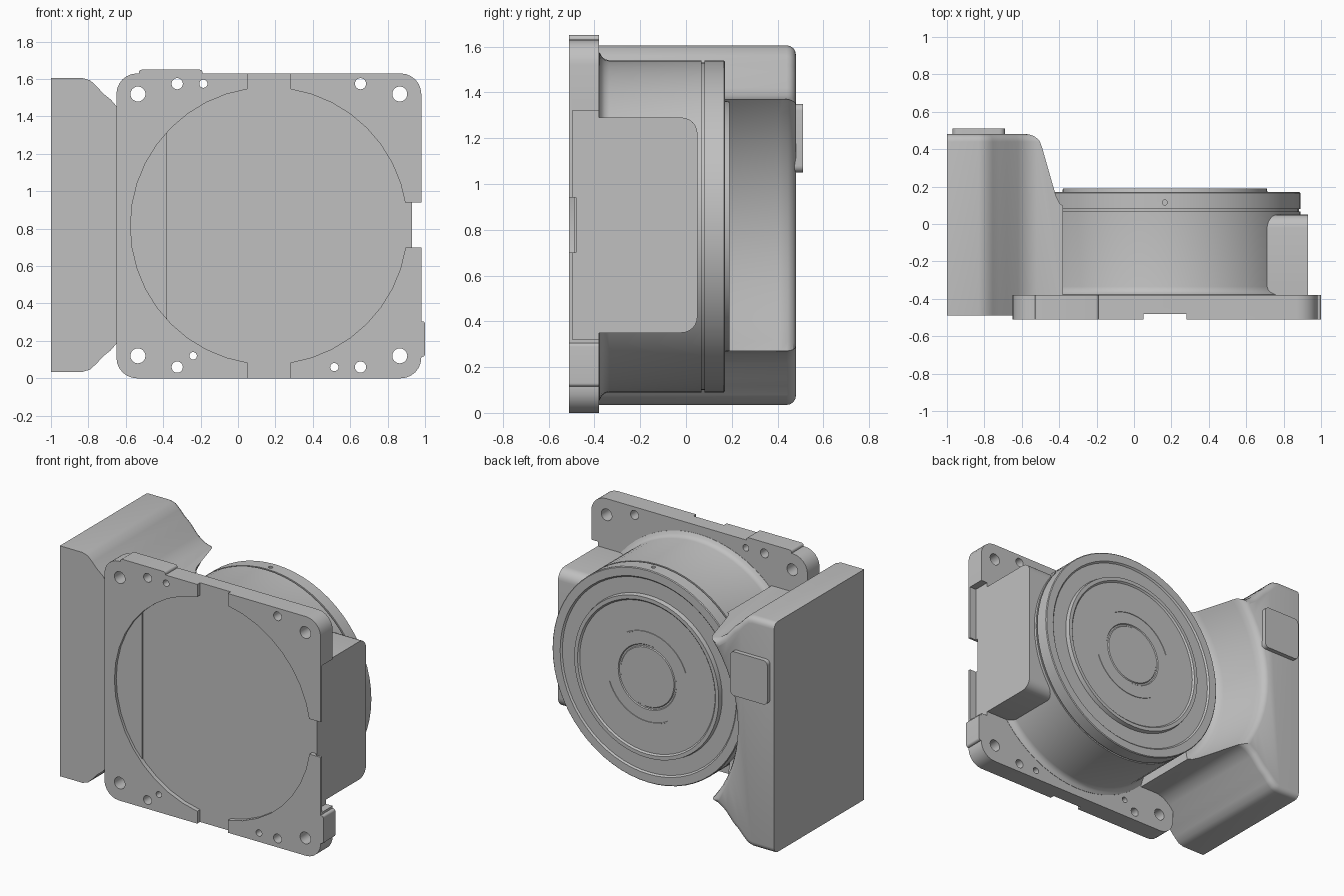
import bpy, bmesh
from math import tau, cos, sin, radians
from mathutils import Vector, Matrix

cube = bpy.data.objects.get("Cube")
if cube:
    bpy.data.objects.remove(cube)

CX, CZ = 0.165, 0.815      # axis of the round housing
MID = 0.82                 # mid height of the side block

grey = bpy.data.materials.new("machined grey")
grey.use_nodes = True
grey.diffuse_color = (0.53, 0.53, 0.53, 1)
for node in grey.node_tree.nodes:
    if node.type == 'BSDF_PRINCIPLED':
        node.inputs["Base Color"].default_value = grey.diffuse_color


def make(name, bm):
    bmesh.ops.recalc_face_normals(bm, faces=bm.faces[:])
    mesh = bpy.data.meshes.new(name)
    bm.to_mesh(mesh)
    bm.free()
    ob = bpy.data.objects.new(name, mesh)
    bpy.context.collection.objects.link(ob)
    return ob


def prism(name, outline, lo, hi, axis='y', corner=0, rim=None):
    """Extrude an outline along x or y; round its corners; rim rounds chosen edges."""
    bm = bmesh.new()
    place = (lambda p, t: (p[0], t, p[1])) if axis == 'y' else (lambda p, t: (t, p[0], p[1]))
    face = bm.faces.new([bm.verts.new(place(p, lo)) for p in outline])
    ext = bmesh.ops.extrude_face_region(bm, geom=[face])["geom"]
    shift = Vector(place((0, 0), hi - lo))
    bmesh.ops.translate(bm, vec=shift, verts=[v for v in ext if isinstance(v, bmesh.types.BMVert)])
    k = 1 if axis == 'y' else 0
    if corner:
        sides = [e for e in bm.edges if abs(e.verts[0].co[k] - e.verts[1].co[k]) > 1e-4]
        bmesh.ops.bevel(bm, geom=sides, offset=corner, segments=6, profile=0.5, affect='EDGES')
    if rim:
        bmesh.ops.recalc_face_normals(bm, faces=bm.faces[:])
        bmesh.ops.bevel(bm, geom=[e for e in bm.edges if rim(e)], offset=0.04,
                        segments=4, profile=0.5, affect='EDGES')
    return make(name, bm)


def box(name, x0, x1, z0, z1, y0, y1, corner=0):
    return prism(name, [(x0, z0), (x1, z0), (x1, z1), (x0, z1)], y0, y1, corner=corner)


def disc(name, x, z, r, y0, y1, n=24):
    ring = [(x + r * cos(tau * i / n), z + r * sin(tau * i / n)) for i in range(n)]
    return prism(name, ring, y0, y1)


def revolve(name, profile, steps=64, start=0, sweep=360):
    """Turn (radius, y) points about the housing axis."""
    bm = bmesh.new()
    vs = [bm.verts.new((CX + r, y, CZ)) for r, y in profile]
    es = [bm.edges.new(pair) for pair in zip(vs, vs[1:])]
    centre = Vector((CX, 0, CZ))
    bmesh.ops.rotate(bm, verts=vs, cent=centre, matrix=Matrix.Rotation(radians(start), 3, 'Y'))
    bmesh.ops.spin(bm, geom=vs + es, cent=centre, axis=(0, 1, 0),
                   angle=radians(sweep), steps=steps, use_duplicate=False)
    bmesh.ops.remove_doubles(bm, verts=bm.verts[:], dist=1e-4)
    return make(name, bm)


def cut(ob, cutters):
    for c in cutters:
        c.hide_render = True
        mod = ob.modifiers.new("cut", 'BOOLEAN')
        mod.operation, mod.solver, mod.object = 'DIFFERENCE', 'EXACT', c
    graph = bpy.context.evaluated_depsgraph_get()
    mesh = bpy.data.meshes.new_from_object(ob.evaluated_get(graph))
    ob.modifiers.clear()
    ob.data = mesh
    for c in cutters:
        bpy.data.objects.remove(c)
    return ob


parts = []

# mounting plate with round front recess, slots, side relief and bolt holes
plate = box("mounting_plate", -0.65, 0.98, 0, 1.63, -0.51, -0.38, corner=0.11)
holes = [(-0.535, 1.52, 0.04), (0.865, 1.52, 0.04), (-0.535, 0.12, 0.04), (0.865, 0.12, 0.04),
         (-0.325, 1.575, 0.03), (0.655, 1.575, 0.03), (-0.325, 0.06, 0.03), (0.655, 0.06, 0.03),
         (-0.185, 1.575, 0.022), (-0.24, 0.12, 0.02), (0.515, 0.06, 0.022)]
cutters = [disc("hole_cutter", x, z, r, -0.6, -0.3) for x, z, r in holes]
cutters += [disc("recess_cutter", CX, CZ, 0.74, -0.6, -0.48, 40),
            box("upright_slot_cutter", 0.05, 0.28, -0.1, 1.75, -0.61, -0.48),
            box("side_slot_cutter", CX, 1.1, 0.7, 0.94, -0.62, -0.48, corner=0.03),
            box("side_relief_cutter", 0.93, 1.1, 0.32, 1.32, -0.495, -0.3)]
parts.append(cut(plate, cutters))

# small raised lands on the plate edge
parts.append(box("top_land", -0.53, -0.19, 1.612, 1.65, -0.51, -0.38, corner=0.015))
parts.append(box("side_land", 0.94, 1.0, 0.115, 0.305, -0.51, -0.38, corner=0.015))

# round housing with flared foot, seam groove, rear ring and stepped cover
housing = revolve("round_housing", [
    (0, -0.42), (0.76, -0.42), (0.76, -0.378), (0.742, -0.368), (0.73, -0.355), (0.725, -0.335),
    (0.725, 0.068), (0.716, 0.068), (0.716, 0.08), (0.725, 0.08), (0.725, 0.165), (0.72, 0.17),
    (0.665, 0.17), (0.655, 0.16), (0.55, 0.16), (0.545, 0.19), (0.52, 0.19), (0.51, 0.18),
    (0.22, 0.18), (0.215, 0.174), (0.205, 0.174), (0.2, 0.18), (0, 0.18)])
bm = bmesh.new()
bmesh.ops.create_cone(bm, cap_ends=True, segments=12, radius1=0.014, radius2=0.014, depth=0.1,
                      matrix=Matrix.Translation((CX, 0.115, CZ + 0.725)))
parts.append(cut(housing, [make("oil_hole_cutter", bm)]))

# faint arc ridges on the cover
for i, start in enumerate((20, 200)):
    parts.append(revolve(f"cover_arc_{i + 1}", [(0.3, 0.178), (0.302, 0.183), (0.308, 0.183), (0.31, 0.178)],
                         steps=16, start=start, sweep=100))

# box on the right of the housing
parts.append(prism("side_box", [(-0.478, 0.35), (0.05, 0.35), (0.05, 1.29), (-0.478, 1.29)],
                   0.25, 0.93, axis='x', corner=0.07))

# tall side block, narrowing towards the housing and hollowed round it
upper = [(-1, 1.605), (-0.83, 1.605), (-0.79, 1.593), (-0.755, 1.56), (-0.72, 1.522),
         (-0.68, 1.49), (-0.62, 1.42), (-0.57, 1.385), (-0.52, 1.37), (-0.38, 1.37)]
lower = [(x, 2 * MID - z) for x, z in reversed(upper)]


def back_rim(e):
    a, b = (v.co for v in e.verts)
    return min(a.y, b.y) > 0.47 and max(a.x, b.x) > -0.99 and not (a.x > -0.39 and b.x > -0.39)


block = prism("side_block", upper + lower, -0.49, 0.48, rim=back_rim)
hollow = revolve("hollow_cutter", [
    (0, 0.075), (0.73, 0.075), (0.765, 0.085), (0.79, 0.11), (0.805, 0.15), (0.86, 0.41),
    (0.87, 0.445), (0.885, 0.468), (0.91, 0.482), (0.91, 0.6), (0, 0.6)], steps=72)
parts.append(cut(block, [hollow]))

# rear pad on the block
parts.append(box("rear_pad", -0.97, -0.69, 1.05, 1.35, 0.46, 0.51, corner=0.03))

# colour and shading
bpy.ops.object.select_all(action='DESELECT')
for ob in parts:
    ob.data.materials.clear()
    ob.data.materials.append(grey)
    ob.select_set(True)
bpy.context.view_layer.objects.active = parts[0]
bpy.ops.object.shade_smooth_by_angle(angle=radians(32))
